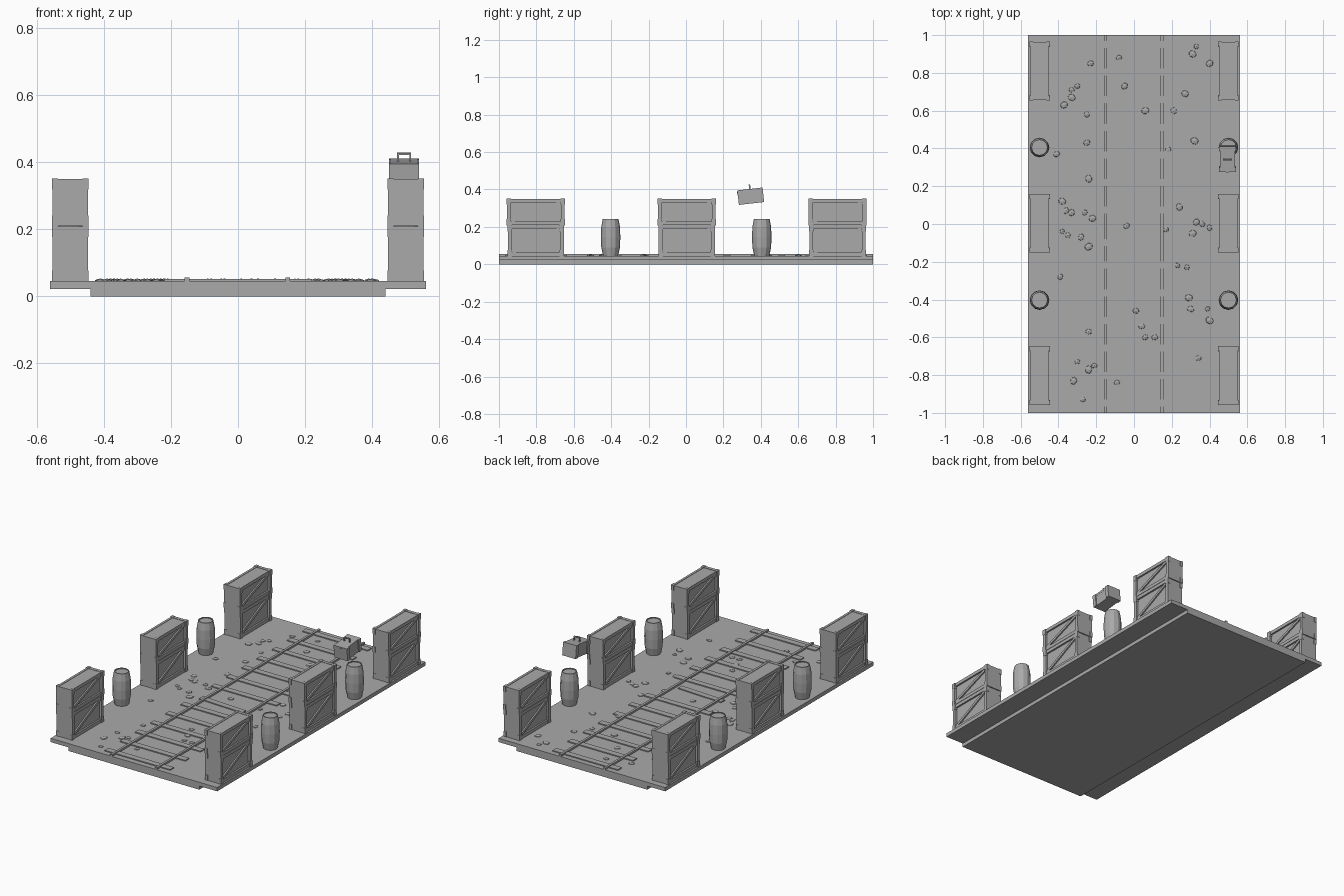
import bpy, bmesh, math, random
from mathutils import Matrix, Vector

random.seed(4)
cube = bpy.data.objects.get("Cube")
if cube:
    bpy.data.objects.remove(cube, do_unlink=True)

grey = bpy.data.materials.new("plain_grey")
grey.use_nodes = True
COLOUR = (0.4, 0.4, 0.4, 1)
grey.diffuse_color = COLOUR
grey.node_tree.nodes["Principled BSDF"].inputs["Base Color"].default_value = COLOUR

FLOOR = 0.045


def finish(name, bm, matrix=None):
    """Turn a bmesh into a flat-shaded object."""
    if matrix:
        bm.transform(matrix)
    bmesh.ops.recalc_face_normals(bm, faces=bm.faces)
    mesh = bpy.data.meshes.new(name)
    bm.to_mesh(mesh)
    bm.free()
    mesh.materials.append(grey)
    obj = bpy.data.objects.new(name, mesh)
    bpy.context.collection.objects.link(obj)
    return obj


def box(bm, centre, size, turn=None):
    m = Matrix.Translation(centre) @ (turn or Matrix()) @ Matrix.Diagonal((*size, 1))
    bmesh.ops.create_cube(bm, size=1, matrix=m)


# Ground: extruded T-shaped section
bm = bmesh.new()
half = [(0.44, 0), (0.44, 0.022), (0.56, 0.022), (0.56, FLOOR)]
section = half + [(-x, z) for x, z in reversed(half)]
face = bm.faces.new([bm.verts.new((x, -1, z)) for x, z in section])
made = bmesh.ops.extrude_face_region(bm, geom=[face])["geom"]
bmesh.ops.translate(bm, vec=(0, 2, 0), verts=[v for v in made if isinstance(v, bmesh.types.BMVert)])
finish("ground", bm)

# Rails
for side, x in (("left", 0.148), ("right", -0.152)):
    bm = bmesh.new()
    box(bm, (x, 0, 0.048), (0.014, 2, 0.016))
    finish(side + "_rail", bm)

# Sleepers, one of them broken and askew
bm = bmesh.new()
for i in range(14):
    y = 0.95 - i * 0.146
    if i == 7:
        turn = Matrix.Rotation(math.radians(-3), 4, "Z")
        box(bm, (-0.03, -0.105, 0.045), (0.3, 0.035, 0.012), turn)
    else:
        box(bm, (0, y, 0.045), (0.44, 0.037, 0.012))
finish("sleepers", bm)

# Stones, positions in hundredths
STONES = [
    (-8, 88), (-23, 85), (33, 94), (31, 90), (40, 85), (-5, 73), (-30, 73), (-33, 71),
    (-33, 67), (-37, 63), (-25, 58), (27, 69), (6, 60), (21, 60), (-25, 43), (-41, 37),
    (32, 44), (18, 39), (-24, 24), (-38, 12), (-36, 7), (-33, 6), (-26, 6), (-22, 3),
    (-38, -4), (-35, -6), (-28, -7), (-24, -12), (-4, -1), (33, 1), (36, 0), (40, -2),
    (31, -5), (17, -3), (24, 9), (-39, -28), (28, -23), (23, -22), (29, -39), (30, -45),
    (39, -45), (40, -51), (1, -46), (4, -54), (6, -60), (11, -60), (-24, -57), (34, -71),
    (-30, -73), (-32, -83), (-9, -84), (-24, -77), (-21, -75), (-27, -93),
]
bm = bmesh.new()
for x, y in STONES:
    r = random.uniform(0.016, 0.025)
    m = (Matrix.Translation((x / 100, y / 100, FLOOR))
         @ Matrix.Rotation(random.uniform(0, math.pi), 4, "Z")
         @ Matrix.Diagonal((r, r * 0.85, 0.008, 1)))
    bmesh.ops.create_icosphere(bm, subdivisions=1, radius=1, matrix=m)
finish("stones", bm)


def crate(name, x, y, z0, z1, length):
    """Framed crate with braced long sides and raised corner posts."""
    bm = bmesh.new()
    w, h, mid, t = 0.1, z1 - z0, (z0 + z1) / 2, 0.02
    box(bm, (x, y, mid), (0.08, length - 0.006, h - 0.004))
    inner_l, inner_h = length - 2 * t, h - 2 * t
    angle = math.atan2(inner_h, inner_l)
    for s in (-1, 1):
        fx = x + s * (w / 2 - 0.007)
        for e in (-1, 1):
            box(bm, (fx, y, mid + e * (h - t) / 2), (0.014, length - 0.008, t))
            box(bm, (x + s * 0.044, y + e * (length - t) / 2, mid), (0.018, t, h))
            # corner caps
            for k in (-1, 1):
                box(bm, (x + s * 0.045, y + e * (length - t) / 2, mid + k * (h - 0.03) / 2),
                    (0.018, t + 0.004, 0.033))
        # diagonal brace
        turn = Matrix.Rotation(s * angle, 4, "X")
        box(bm, (x + s * 0.042, y, mid), (0.012, math.hypot(inner_l, inner_h) - 0.01, 0.016), turn)
    # cross battens over top and bottom edges
    for e in (-1, 1):
        box(bm, (x, y + e * (length - t) / 2, mid), (0.094, t, h))
    finish(name, bm)


for side, x in (("left", 0.5), ("right", -0.5)):
    for place, y in (("front", -0.803), ("middle", 0.004), ("back", 0.81)):
        crate(f"{side}_{place}_lower_crate", x, y, FLOOR, 0.208, 0.3)
        crate(f"{side}_{place}_upper_crate", x, y, 0.21, 0.35, 0.308)


# Barrels: stacked rings with a bulge and a sunken lid
def barrel(name, x, y):
    bm = bmesh.new()
    profile = [(0.04, FLOOR), (0.05, 0.09), (0.052, 0.145), (0.05, 0.2),
               (0.042, 0.243), (0.037, 0.243), (0.037, 0.238)]
    n = 12
    rings = [[bm.verts.new((x + r * math.cos(2 * math.pi * i / n),
                            y + r * math.sin(2 * math.pi * i / n), z)) for i in range(n)]
             for r, z in profile]
    for a, b in zip(rings, rings[1:]):
        for i in range(n):
            j = (i + 1) % n
            bm.faces.new((a[i], a[j], b[j], b[i]))
    bm.faces.new(rings[0])
    bm.faces.new(rings[-1])
    finish(name, bm)


for side, x in (("left", 0.5), ("right", -0.5)):
    for place, y in (("front", -0.403), ("back", 0.405)):
        barrel(f"{side}_{place}_barrel", x, y)

# Tilted toolbox above the back left barrel
bm = bmesh.new()
box(bm, (0, 0, -0.006), (0.078, 0.13, 0.066))
box(bm, (0, 0, 0.033), (0.08, 0.134, 0.012))
for e in (-1, 1):
    box(bm, (0, e * 0.056, 0), (0.09, 0.024, 0.078))
    box(bm, (e * 0.018, 0, 0.048), (0.005, 0.008, 0.028))
box(bm, (0, 0, 0.061), (0.041, 0.008, 0.006))
box(bm, (0, -0.066, 0.022), (0.016, 0.008, 0.02))
finish("toolbox", bm, Matrix.Translation((0.495, 0.346, 0.364))
       @ Matrix.Rotation(math.radians(6.5), 4, "X"))
